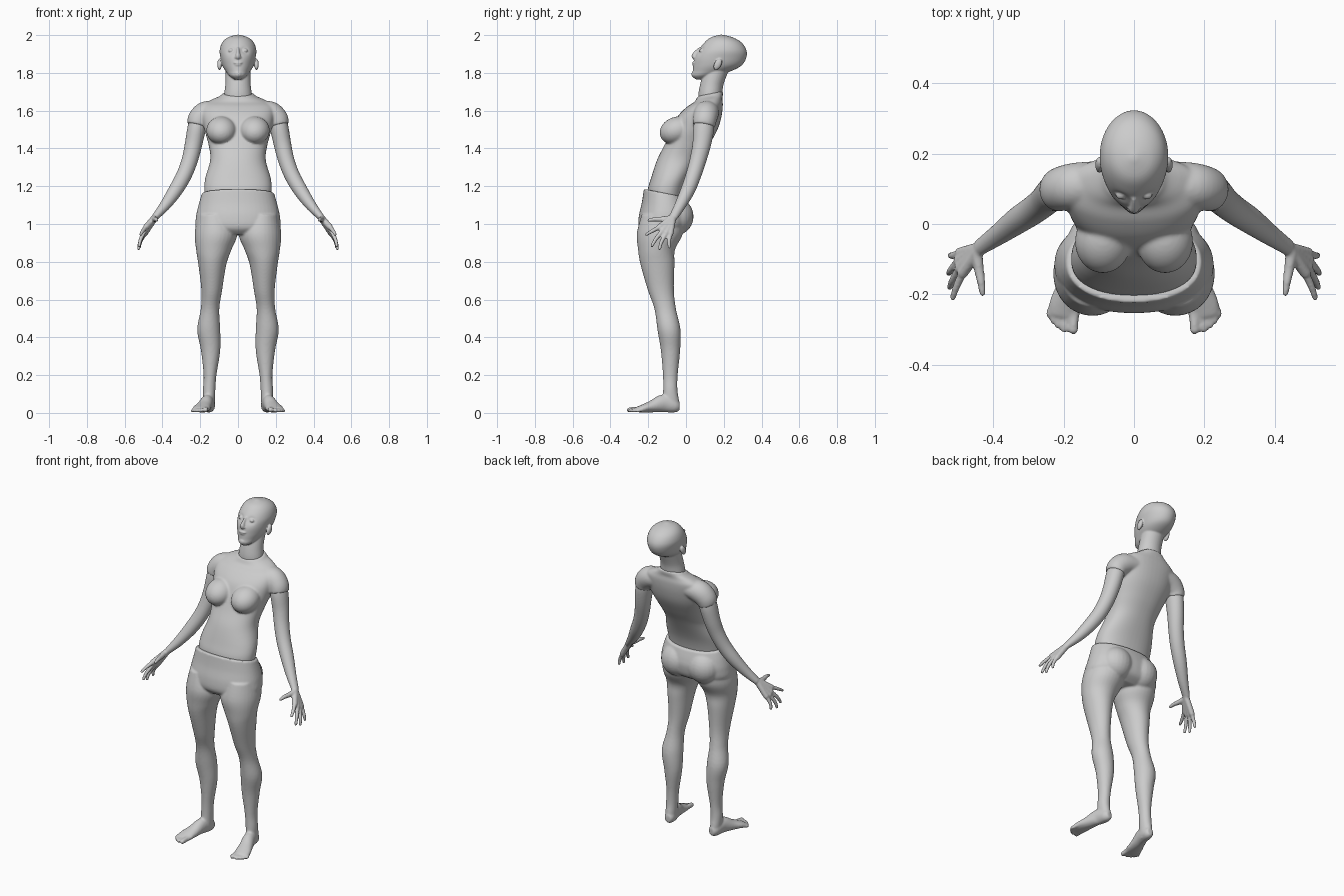
import bpy, bmesh, math
from mathutils import Vector, Matrix


def spline(rows, steps):
    """Catmull-Rom interpolation of equal-length rows."""
    rows = [tuple(r) + (0,) * (6 - len(r)) for r in rows]
    out = []
    for i in range(len(rows) - 1):
        a, b, c, d = rows[max(i - 1, 0)], rows[i], rows[i + 1], rows[min(i + 2, len(rows) - 1)]
        for s in range(steps):
            t = s / steps
            out.append([0.5 * (2 * q + (r - p) * t + (2 * p - 5 * q + 4 * r - w) * t * t
                               + (3 * q - p - 3 * r + w) * t ** 3)
                        for p, q, r, w in zip(a, b, c, d)])
    return out + [list(rows[-1])]


def loft(bm, rows, ref=None, mirror=False, steps=5, sides=32, power=2.0):
    """Rows are x, y, z, radius u, radius v, slope. No ref means level rings."""
    rows = spline(rows, steps)
    made = []
    for sx in ((1, -1) if mirror else (1,)):
        rings = []
        for i, (x, y, z, ru, rv, slope) in enumerate(rows):
            u, v = Vector((1, 0, 0)), Vector((0, 1, slope))
            if ref:
                t = Vector(rows[min(i + 1, len(rows) - 1)][:3]) - Vector(rows[max(i - 1, 0)][:3])
                t.normalize()
                u = Vector(ref) - t * t.dot(Vector(ref))
                u.normalize()
                v = t.cross(u)
            ring = []
            for k in range(sides):
                a = 2 * math.pi * k / sides
                c, s = math.cos(a), math.sin(a)
                p = Vector((x, y, z)) + u * math.copysign(abs(c) ** (2 / power), c) * max(ru, .002) \
                    + v * math.copysign(abs(s) ** (2 / power), s) * max(rv, .002)
                ring.append(bm.verts.new((p.x * sx, p.y, p.z)))
            rings.append(ring)
            made += ring
        for a, b in zip(rings, rings[1:]):
            for k in range(sides):
                bm.faces.new((a[k], a[(k + 1) % sides], b[(k + 1) % sides], b[k]))
        bm.faces.new(rings[0][::-1])
        bm.faces.new(rings[-1])
    return made


def ball(bm, pos, radii, mirror=False, tilt=0):
    for sx in ((1, -1) if mirror else (1,)):
        m = Matrix.Translation((pos[0] * sx, pos[1], pos[2])) @ Matrix.Rotation(tilt, 4, 'X') \
            @ Matrix.Diagonal((*radii, 1))
        bmesh.ops.create_uvsphere(bm, u_segments=24, v_segments=16, radius=1, matrix=m)


def digit(bm, pts, r0, r1):
    """Mirrored tapering finger or toe with rounded tip."""
    n = len(pts) - 1
    loft(bm, [(*p, r0 + (r1 - r0) * i / n, r0 + (r1 - r0) * i / n) for i, p in enumerate(pts)],
         ref=(1, 0, 0), mirror=True, steps=4, sides=12)
    ball(bm, pts[-1], (r1, r1, r1), True)


def finish(bm, name, voxel, smooth):
    bmesh.ops.recalc_face_normals(bm, faces=bm.faces)
    me = bpy.data.meshes.new(name)
    bm.to_mesh(me)
    bm.free()
    ob = bpy.data.objects.new(name, me)
    bpy.context.collection.objects.link(ob)
    rm = ob.modifiers.new("blend", 'REMESH')
    rm.mode, rm.voxel_size, rm.use_smooth_shade = 'VOXEL', voxel, True
    sm = ob.modifiers.new("soften", 'SMOOTH')
    sm.factor, sm.iterations = 0.5, smooth
    return ob


# Head and neck
bm = bmesh.new()
skull = loft(bm, [(0, .08, 1.766, .02, .03), (0, .098, 1.785, .046, .066), (0, .138, 1.81, .066, .102),
                  (0, .167, 1.84, .083, .128), (0, .182, 1.88, .093, .137), (0, .193, 1.92, .097, .127),
                  (0, .196, 1.96, .084, .099), (0, .19, 1.987, .055, .06), (0, .187, 2.002, .008, .008)],
             steps=8, sides=72)
for v in skull:  # eye sockets
    for sx in (-1, 1):
        d = (v.co - Vector((.037 * sx, .075, 1.918))).length
        v.co.y += .013 * math.exp(-(d / .018) ** 2)
loft(bm, [(0, .12, 1.62, .07, .05), (0, .127, 1.68, .073, .062), (0, .137, 1.74, .067, .062),
          (0, .16, 1.81, .065, .065)])
loft(bm, [(0, .078, 1.928, .008, .012), (0, .055, 1.905, .01, .014), (0, .044, 1.888, .014, .015),
          (0, .048, 1.876, .01, .01)], ref=(1, 0, 0), sides=16)
ball(bm, (.011, .048, 1.882), (.008, .01, .007), True)
ball(bm, (0, .044, 1.853), (.024, .012, .006))
ball(bm, (0, .046, 1.842), (.02, .012, .007))
ball(bm, (0, .05, 1.793), (.024, .022, .02))
ball(bm, (.037, .083, 1.918), (.015, .013, .011), True)
ball(bm, (.098, .168, 1.845), (.012, .019, .032), True, -.5)
finish(bm, "head_and_neck", .004, 3)

# Fitted top with short sleeves
bm = bmesh.new()
loft(bm, [(0, -.11, 1.08, .165, .085), (0, -.105, 1.17, .178, .099), (0, -.083, 1.24, .174, .103),
          (0, -.04, 1.34, .147, .113), (0, .005, 1.42, .156, .118), (0, .045, 1.50, .178, .122),
          (0, .072, 1.57, .192, .116), (0, .1, 1.625, .19, .095, .05), (0, .118, 1.655, .145, .074, .12),
          (0, .126, 1.675, .098, .07, .15), (0, .129, 1.69, .081, .067, .2)], power=2.25, sides=48)
loft(bm, [(.09, .12, 1.60, .06, .05), (.165, .108, 1.587, .066, .064), (.205, .1, 1.555, .063, .061),
          (.217, .094, 1.52, .059, .053)], ref=(0, 1, 0), mirror=True)
ball(bm, (.088, -.05, 1.495), (.08, .092, .072), True, .35)
finish(bm, "fitted_top", .006, 8)

# Arms and hands
bm = bmesh.new()
loft(bm, [(.205, .098, 1.56, .05, .05), (.22, .093, 1.50, .055, .049), (.236, .083, 1.42, .049, .046),
          (.255, .064, 1.34, .044, .043), (.285, .04, 1.26, .041, .041), (.33, .01, 1.18, .038, .038),
          (.385, -.03, 1.10, .03, .029), (.44, -.068, 1.035, .023, .018)], ref=(0, 1, 0), mirror=True)
fingers = [((.486, -.138, .985), (.505, -.18, .962), (.514, -.209, .945)),
           ((.494, -.124, .965), (.515, -.16, .92), (.523, -.18, .885)),
           ((.497, -.104, .952), (.519, -.13, .905), (.526, -.14, .869)),
           ((.493, -.082, .95), (.515, -.09, .91), (.522, -.088, .878))]
for f in fingers:
    digit(bm, [(.437, -.068, 1.038), f[0]], .018, .016)
    digit(bm, f, .0125, .0085)
digit(bm, [(.447, -.08, 1.03), (.44, -.13, 1.025), (.434, -.165, 1.025), (.43, -.196, 1.02)], .017, .009)
finish(bm, "arms_and_hands", .005, 4)

# Trousers, legs and bare feet
bm = bmesh.new()
loft(bm, [(0, -.11, 1.163, .191, .113, -.2), (0, -.107, 1.10, .209, .127, -.1), (0, -.112, 1.04, .222, .138),
          (0, -.12, .98, .22, .13), (0, -.13, .945, .15, .09)], power=2.2, sides=48)
ball(bm, (.09, -.055, 1.04), (.1, .095, .1), True)
loft(bm, [(.122, -.125, 1.05, .09, .11), (.116, -.138, .95, .113, .122), (.128, -.156, .865, .094, .098),
          (.136, -.151, .785, .074, .09), (.139, -.133, .65, .055, .069), (.148, -.11, .55, .049, .057),
          (.155, -.09, .44, .061, .061), (.145, -.082, .33, .051, .051), (.148, -.083, .20, .034, .039),
          (.153, -.083, .12, .033, .038), (.153, -.08, .05, .03, .045), (.152, -.08, .012, .022, .038)],
     mirror=True)
loft(bm, [(.148, -.034, .035, .018, .022), (.152, -.06, .037, .031, .036), (.163, -.12, .05, .034, .047),
          (.18, -.18, .034, .04, .032), (.194, -.23, .023, .047, .021), (.2, -.262, .017, .042, .014)],
     ref=(1, 0, 0), mirror=True)
toes = [(.172, -.3, .014), (.199, -.298, .0105), (.217, -.287, .01), (.231, -.273, .0095), (.243, -.256, .009)]
for i, (x, y, r) in enumerate(toes):
    digit(bm, [(.17 + .014 * i, -.235 + .004 * i, .02), (x, y, r + .002)], r + .002, r)
finish(bm, "trousers_and_feet", .006, 6)
